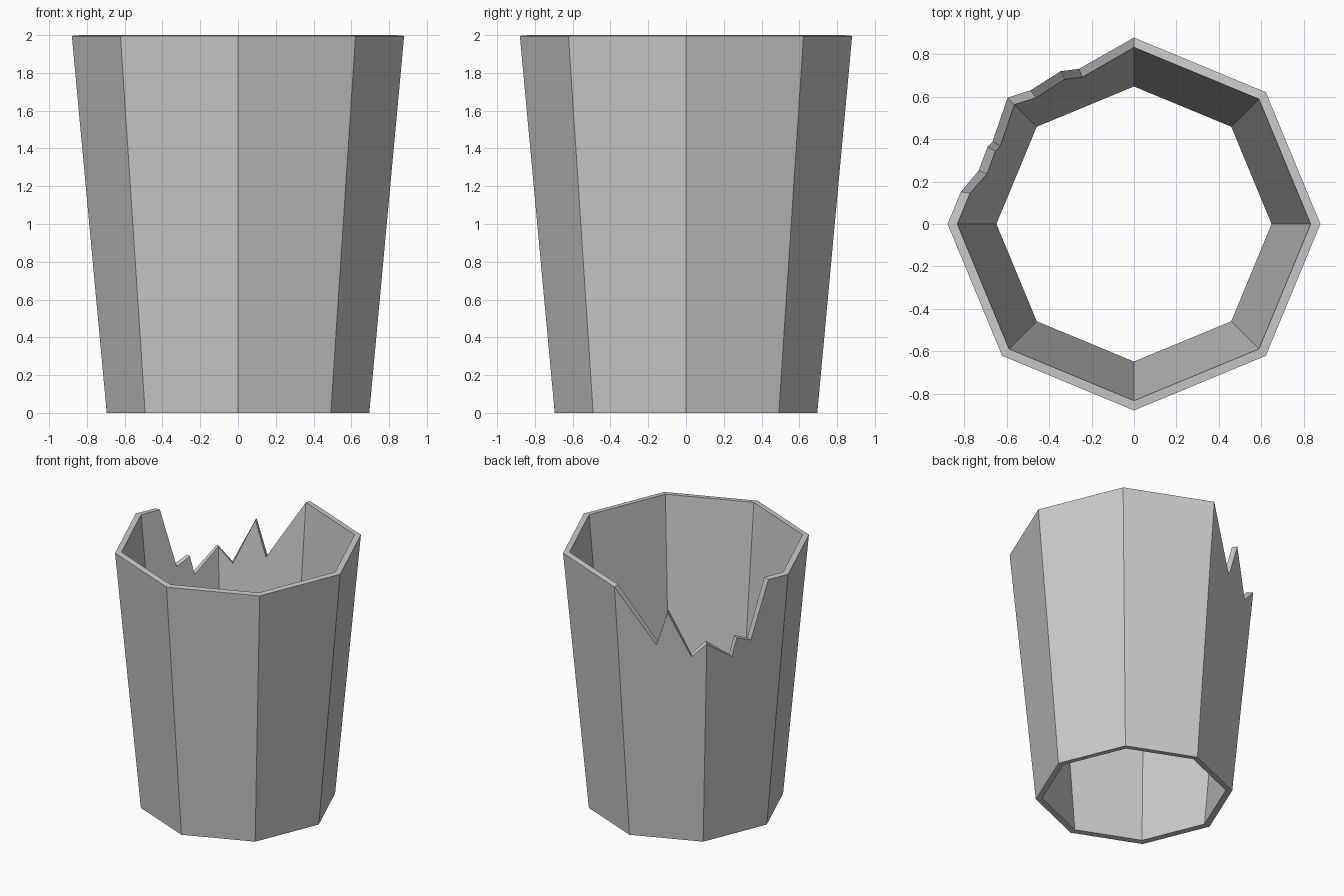
import bpy, bmesh, math

if "Cube" in bpy.data.objects:
    bpy.data.objects.remove(bpy.data.objects["Cube"])

SIDES = 8
TOP = 1.996
WALL = 0.046      # wall thickness measured at the corners
TILT = 0.004      # inner skin sits slightly higher: thickness is square to the sloped wall

# Jagged break: panel index -> points (fraction along panel, height)
BREAK = {
    2: [(0.436, 1.56), (0.566, 1.83), (0.83, 1.49)],
    3: [(0.335, 1.445), (0.39, 1.59), (0.576, 1.54), (0.755, TOP)],
}
CORNER_HEIGHT = {3: 1.605}   # broken corner


def wall_point(panel, t, z, inner):
    r = 0.695 + 0.0925 * z - (WALL if inner else 0)
    a, b = (math.tau * (panel + k) / SIDES for k in (0, 1))
    x = r * ((1 - t) * math.cos(a) + t * math.cos(b))
    y = r * ((1 - t) * math.sin(a) + t * math.sin(b))
    return x, y, z + (TILT if inner else 0)


bm = bmesh.new()


# One skin of the tube: bottom corners, and top rim points grouped per panel
def make_skin(inner):
    bottom = [bm.verts.new(wall_point(i, 0, 0, inner)) for i in range(SIDES)]
    rims = []
    for i in range(SIDES):
        points = [(0, CORNER_HEIGHT.get(i, TOP))] + BREAK.get(i, [])
        rims.append([bm.verts.new(wall_point(i, t, z, inner)) for t, z in points])
    for i in range(SIDES):
        j = (i + 1) % SIDES
        face = [bottom[i], bottom[j], rims[j][0]] + rims[i][:0:-1] + [rims[i][0]]
        bm.faces.new(face[::-1] if inner else face)
    return bottom, [v for rim in rims for v in rim]


outer, inner = make_skin(False), make_skin(True)

# Join the skins along the bottom ring and the broken rim
for out_ring, in_ring in zip(outer, inner):
    n = len(out_ring)
    for i in range(n):
        j = (i + 1) % n
        bm.faces.new((out_ring[i], out_ring[j], in_ring[j], in_ring[i]))

bmesh.ops.recalc_face_normals(bm, faces=bm.faces)
mesh = bpy.data.meshes.new("broken_tube")
bm.to_mesh(mesh)
bm.free()
bpy.context.collection.objects.link(bpy.data.objects.new("broken_tube", mesh))
